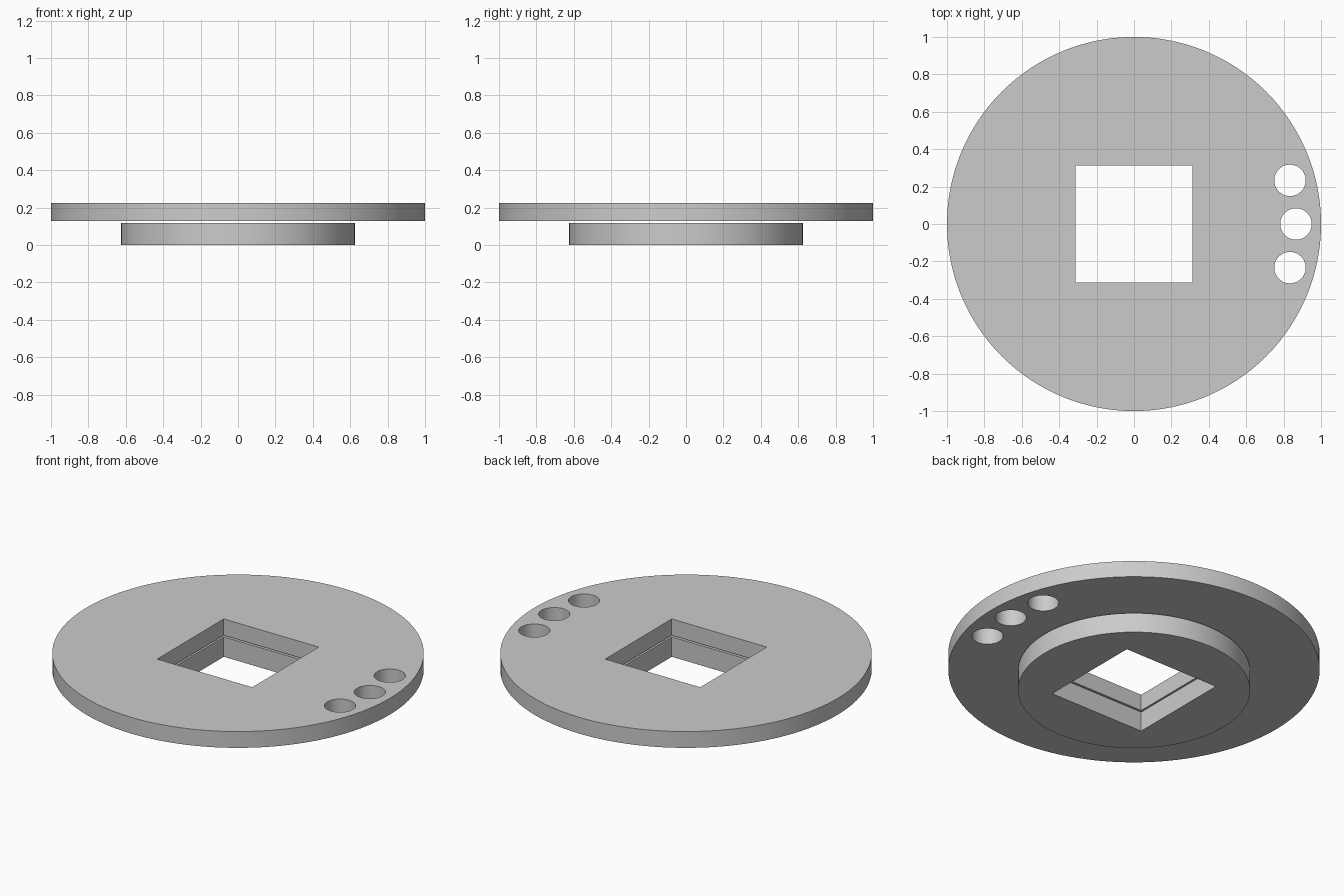
import bpy
import math

if "Cube" in bpy.data.objects:
    bpy.data.objects.remove(bpy.data.objects["Cube"])

SEGMENTS = 128

grey = bpy.data.materials.new("light_grey")
grey.diffuse_color = (0.6, 0.6, 0.6, 1)
grey.use_nodes = True
grey.node_tree.nodes["Principled BSDF"].inputs["Base Color"].default_value = grey.diffuse_color


def disc(name, radius, z0, z1, x=0, y=0, segments=SEGMENTS):
    bpy.ops.mesh.primitive_cylinder_add(
        vertices=segments, radius=radius, depth=z1 - z0, location=(x, y, (z0 + z1) / 2))
    obj = bpy.context.object
    obj.name = name
    obj.data.materials.append(grey)
    return obj


def cut(obj, cutter):
    mod = obj.modifiers.new(cutter.name, 'BOOLEAN')
    mod.operation = 'DIFFERENCE'
    mod.solver = 'EXACT'
    mod.object = cutter
    bpy.context.view_layer.objects.active = obj
    bpy.ops.object.modifier_apply(modifier=mod.name)


# wide upper plate and narrower lower hub, separated by a thin gap
plate = disc("upper_plate", 1.0, 0.128, 0.225)
hub = disc("lower_hub", 0.625, 0.0, 0.118)

# square opening through both discs
bpy.ops.mesh.primitive_cube_add(size=1)
square = bpy.context.object
square.name = "square_cutter"
square.scale = (0.625, 0.625, 2)
square.data.materials.append(grey)
cutters = [square]
cut(plate, square)
cut(hub, square)

# three round holes along the right rim of the plate
for i in (-1, 0, 1):
    a = math.radians(15.63 * i)
    hole = disc("hole_cutter", 0.084, -0.5, 0.5,
                0.866 * math.cos(a), 0.866 * math.sin(a), 64)
    cut(plate, hole)
    cutters.append(hole)

for c in cutters:
    bpy.data.objects.remove(c, do_unlink=True)

# smooth round walls with crisp rims
for obj in (plate, hub):
    bpy.ops.object.select_all(action='DESELECT')
    obj.select_set(True)
    bpy.context.view_layer.objects.active = obj
    bpy.ops.object.shade_smooth_by_angle(angle=math.radians(30))
